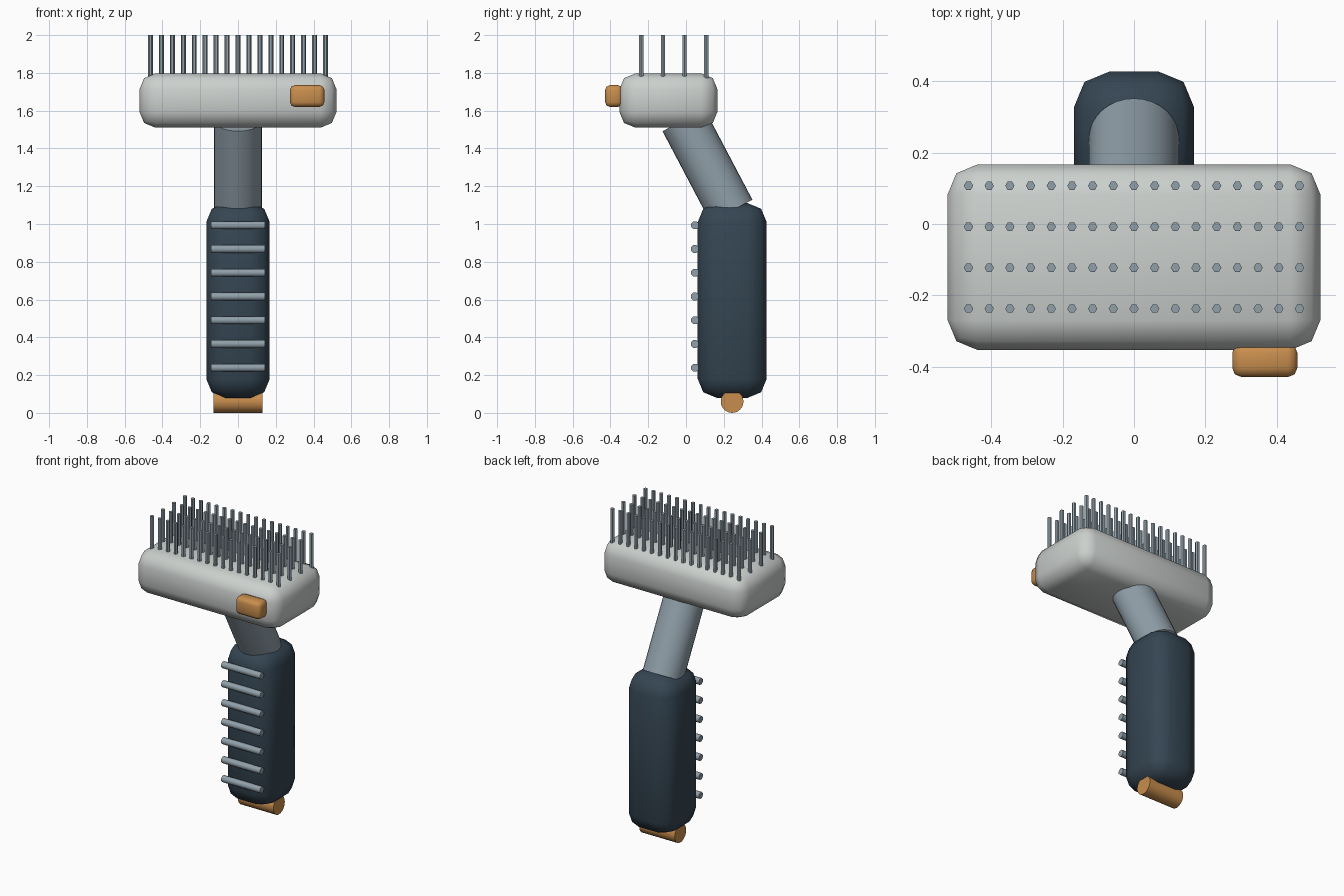
import bpy
import bmesh
import math
from mathutils import Matrix, Vector

if "Cube" in bpy.data.objects:
    bpy.data.objects.remove(bpy.data.objects["Cube"], do_unlink=True)


def material(name, rgb):
    m = bpy.data.materials.new(name)
    m.use_nodes = True
    m.diffuse_color = (*rgb, 1)
    bsdf = next(n for n in m.node_tree.nodes if n.type == "BSDF_PRINCIPLED")
    bsdf.inputs["Base Color"].default_value = (*rgb, 1)
    return m


PALE = material("pale grey plastic", (0.60, 0.63, 0.61))
NAVY = material("dark slate grip", (0.035, 0.06, 0.085))
STEEL = material("blue grey metal", (0.28, 0.35, 0.40))
ORANGE = material("orange accent", (0.58, 0.27, 0.075))


def finish(name, bm, mat, angle):
    mesh = bpy.data.meshes.new(name)
    bm.to_mesh(mesh)
    bm.free()
    mesh.materials.append(mat)
    obj = bpy.data.objects.new(name, mesh)
    bpy.context.collection.objects.link(obj)
    bpy.ops.object.select_all(action="DESELECT")
    obj.select_set(True)
    bpy.context.view_layer.objects.active = obj
    if angle:
        bpy.ops.object.shade_smooth_by_angle(angle=math.radians(angle))
    return obj


def rounded_box(name, low, high, radius, mat):
    low, high = Vector(low), Vector(high)
    bm = bmesh.new()
    bmesh.ops.create_cube(bm, size=1)
    bmesh.ops.scale(bm, vec=high - low, verts=bm.verts)
    bmesh.ops.translate(bm, vec=(low + high) / 2, verts=bm.verts)
    bmesh.ops.bevel(bm, geom=bm.edges[:], offset=radius, segments=2,
                    profile=0.5, affect="EDGES")
    return finish(name, bm, mat, 60)


def add_rod(bm, start, end, radius, sides, spin=0):
    """Add a capped cylinder running between two points."""
    start, end = Vector(start), Vector(end)
    axis = end - start
    turn = axis.to_track_quat("Z", "Y").to_matrix().to_4x4()
    place = Matrix.Translation((start + end) / 2) @ turn @ Matrix.Rotation(spin, 4, "Z")
    bmesh.ops.create_cone(bm, cap_ends=True, segments=sides, radius1=radius,
                          radius2=radius, depth=axis.length, matrix=place)


def rod(name, start, end, radius, sides, mat):
    bm = bmesh.new()
    add_rod(bm, start, end, radius, sides)
    return finish(name, bm, mat, 40)


# Head, release button, handle, neck and end pin
rounded_box("head", (-0.522, -0.353, 1.51), (0.522, 0.167, 1.797), 0.085, PALE)
rounded_box("release_button", (0.275, -0.428, 1.62), (0.457, -0.335, 1.735), 0.025, ORANGE)
rounded_box("handle", (-0.168, 0.062, 0.08), (0.168, 0.427, 1.11), 0.1, NAVY)
rod("neck", (0, 0.24, 1.07), (0, -0.013, 1.55), 0.126, 32, STEEL)
rod("end_pin", (-0.13, 0.244, 0.06), (0.13, 0.244, 0.06), 0.06, 24, ORANGE)

# Grip ribs on the front of the handle
bm = bmesh.new()
for i in range(7):
    z = 0.239 + i * 0.1257
    add_rod(bm, (-0.142, 0.047, z), (0.142, 0.047, z), 0.022, 8, math.pi / 8)
finish("grip_ribs", bm, STEEL, 50)

# Grid of hexagonal bristles
bm = bmesh.new()
for row in range(4):
    for col in range(17):
        x = (col - 8) * 0.0579
        y = 0.107 - row * 0.1147
        add_rod(bm, (x, y, 1.76), (x, y, 2.0), 0.013, 6, math.pi / 6)
finish("bristles", bm, STEEL, 0)
